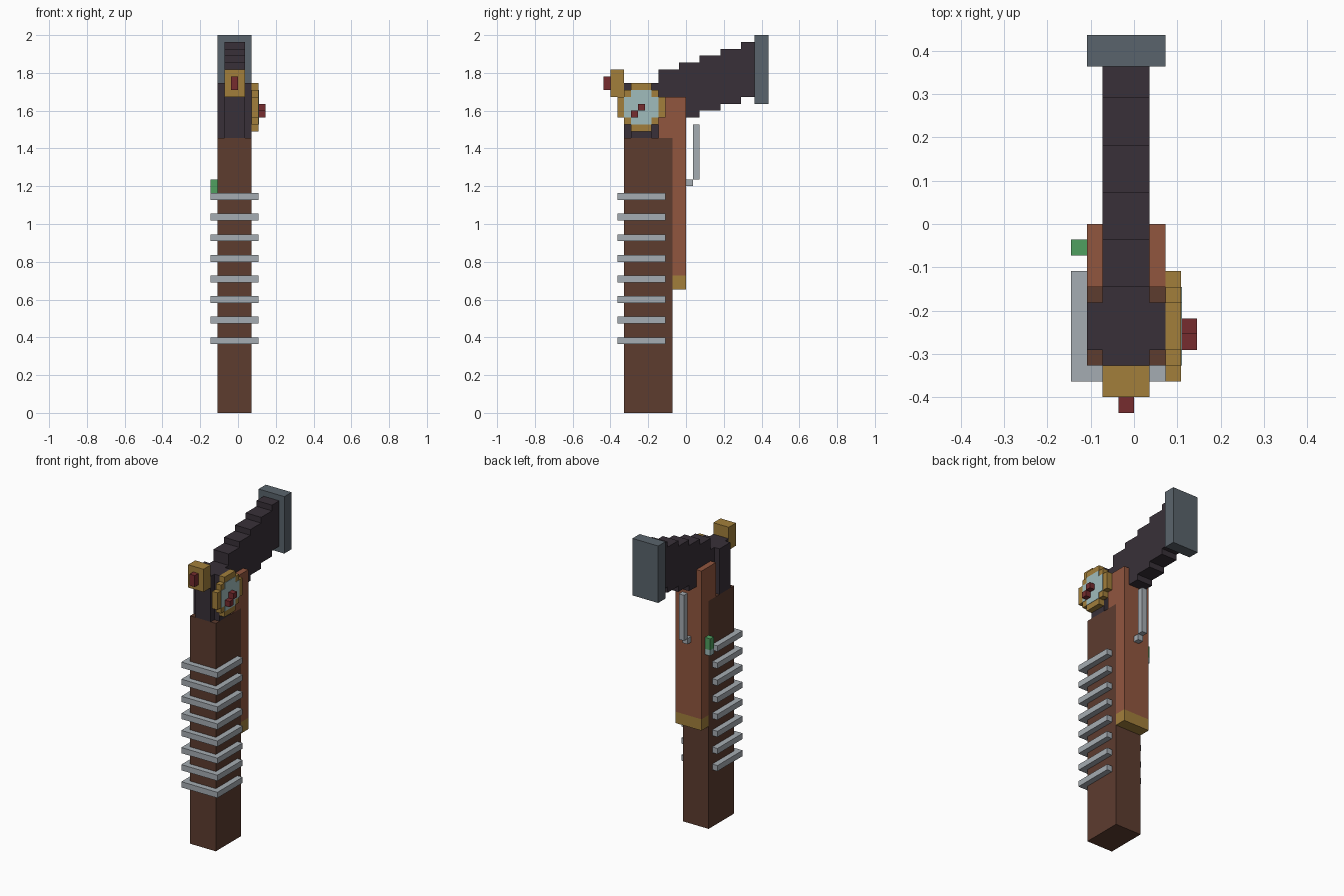
import bpy, bmesh
from mathutils import Vector

U = 2 / 55  # one block edge

if "Cube" in bpy.data.objects:
    bpy.data.objects.remove(bpy.data.objects["Cube"], do_unlink=True)


def linear(v):
    v /= 255
    return v / 12.92 if v < 0.04045 else ((v + 0.055) / 1.055) ** 2.4


def material(name, *rgb):
    m = bpy.data.materials.new(name)
    m.use_nodes = True
    colour = [linear(c) for c in rgb] + [1]
    m.diffuse_color = colour
    m.node_tree.nodes["Principled BSDF"].inputs["Base Color"].default_value = colour
    return m


dark_wood = material("dark wood", 93, 60, 47)
red_wood = material("red wood", 145, 86, 63)
brass = material("brass", 162, 127, 59)
black_iron = material("black iron", 56, 48, 56)
steel = material("blue steel", 90, 100, 108)
silver = material("silver", 165, 172, 178)
glass = material("pale glass", 160, 188, 188)
ruby = material("ruby", 118, 44, 47)
green = material("green liquid", 80, 160, 96)


def prism(name, outline, axis, lo, hi, mat):
    """Extrude a 2D outline along an axis, in block units."""
    bm = bmesh.new()

    def place(a, b, d):
        p = [a, b]
        p.insert(axis, d)
        return Vector(p) * U

    base = bm.faces.new([bm.verts.new(place(a, b, lo)) for a, b in outline])
    side = bmesh.ops.extrude_face_region(bm, geom=[base])
    shift = place(0, 0, hi - lo)
    bmesh.ops.translate(bm, vec=shift,
                        verts=[v for v in side["geom"] if isinstance(v, bmesh.types.BMVert)])
    if base.is_valid is False or len([f for f in bm.faces if len(f.verts) == len(outline)]) < 2:
        bmesh.ops.holes_fill(bm, edges=[e for e in bm.edges if e.is_boundary])
    bmesh.ops.recalc_face_normals(bm, faces=bm.faces)
    mesh = bpy.data.meshes.new(name)
    bm.to_mesh(mesh)
    bm.free()
    mesh.materials.append(mat)
    obj = bpy.data.objects.new(name, mesh)
    bpy.context.scene.collection.objects.link(obj)
    return obj


def box(name, x, y, z, mat):
    (x0, x1), (y0, y1) = x, y
    return prism(name, [(x0, y0), (x1, y0), (x1, y1), (x0, y1)], 2, *z, mat)


def stepped_round(quarter, ca, cb):
    """Mirror a stepped quarter outline into a closed loop round a centre."""
    back = quarter[::-1]
    loop = (quarter + [(-a, b) for a, b in back]
            + [(-a, -b) for a, b in quarter] + [(a, -b) for a, b in back])
    return [(ca + a, cb + b) for a, b in loop]


SMALL = [(2.5, 1.5), (1.5, 1.5), (1.5, 2.5)]
LARGE = [(3.5, 1.5), (2.5, 1.5), (2.5, 2.5), (1.5, 2.5), (1.5, 3.5)]
WIDE, NARROW = (-3, 2), (-2, 1)

# Main shaft with its row of bands
box("shaft", WIDE, (-9, -2), (0, 40), dark_wood)
for i in range(8):
    z = 10 + 3 * i
    box(f"band_{i + 1}", (-4, 3), (-10, -3), (z, z + 1), silver)

# Back rail, wider at the top, with a brass foot
box("rail_foot", WIDE, (-2, 0), (18, 20), brass)
prism("back_rail", [(-2, 20), (0, 20), (0, 46), (-4, 46), (-4, 40), (-2, 40)],
      0, *WIDE, red_wood)

# Iron head
prism("head", stepped_round(SMALL, -0.5, -6.5), 2, 40, 48, black_iron)

# Rising stepped arm and its end plate
edges = [-4, -1, 2, 5, 8, 10]
top, bottom = [], []
for i, (y0, y1) in enumerate(zip(edges, edges[1:])):
    bottom += [(y0, 42 + i), (y1, 42 + i)]
    top += [(y0, 50 + i), (y1, 50 + i)]
prism("stepped_arm", bottom + top[::-1], 0, *NARROW, black_iron)
box("end_plate", WIDE, (10, 12), (45, 55), steel)

# Front lamp
box("lamp_housing", NARROW, (-11, -9), (46, 50), brass)
box("lamp_jewel", (-1, 0), (-12, -11), (47, 49), ruby)

# Side dial with glass face and hand
prism("dial_rim", stepped_round(LARGE, -6.5, 44.5), 0, 2, 3, brass)
prism("dial_glass", stepped_round(SMALL, -6.5, 44.5), 0, 3, 3.06, glass)
box("dial_pivot", (3, 4), (-7, -6), (44, 45), ruby)
box("dial_hand", (3, 4), (-8, -7), (43, 44), ruby)

# Trigger lever
box("lever", (-1, 0), (1, 2), (34, 42), silver)
box("lever_foot", (-1, 0), (0, 1), (33, 34), silver)

# Side vial
box("vial", (-4, -3), (-2, -1), (32, 34), green)
box("vial_base", (-4, -3), (-2, -1), (31, 32), glass)
